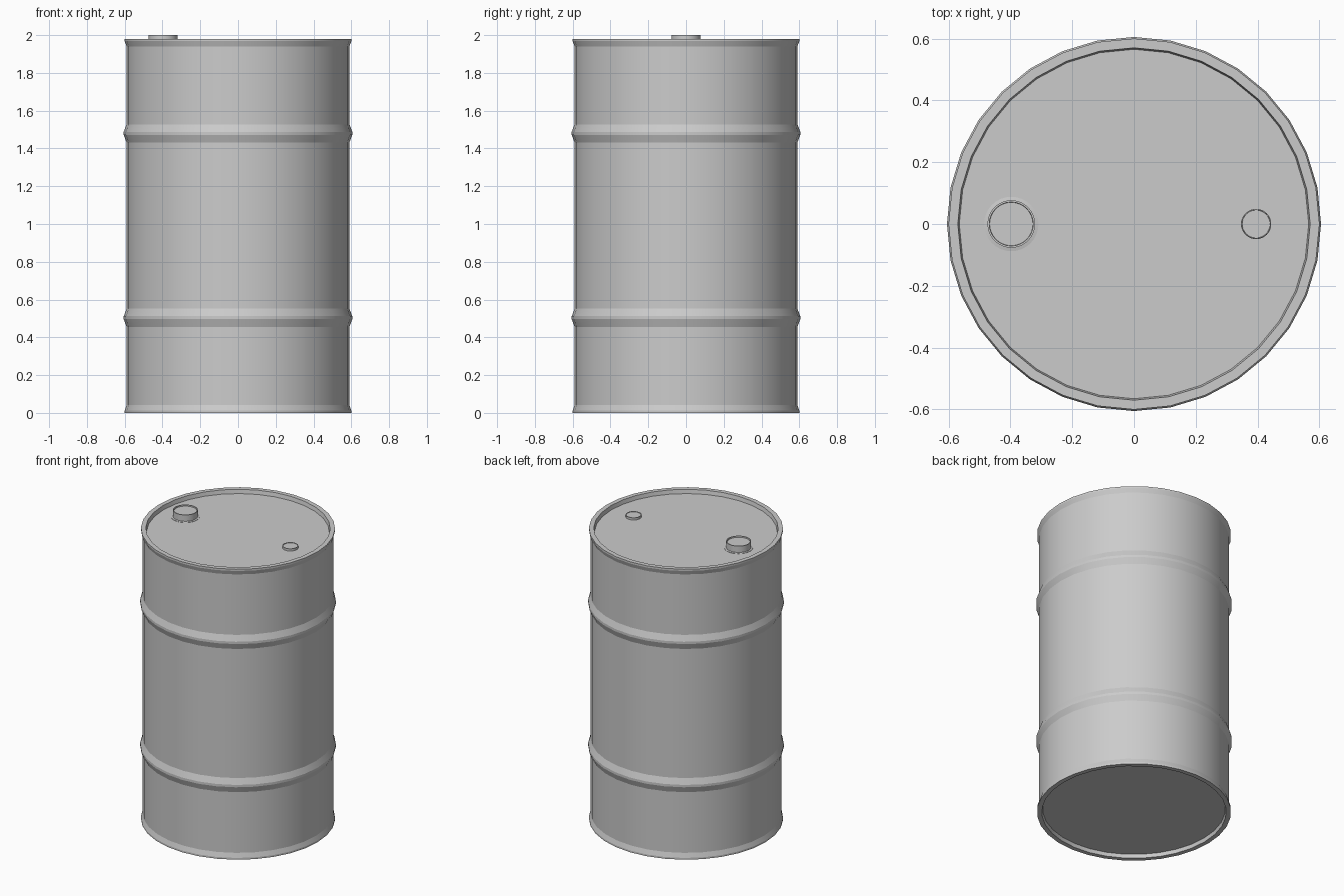
import bpy, bmesh, math

if "Cube" in bpy.data.objects:
    bpy.data.objects.remove(bpy.data.objects["Cube"])


def lathe(name, profile, sides, x=0.0):
    """Revolve (radius, z) points round a vertical axis; ends are capped."""
    bm = bmesh.new()
    rings = []
    for r, z in profile:
        rings.append([bm.verts.new((x + r * math.cos(2 * math.pi * i / sides),
                                    r * math.sin(2 * math.pi * i / sides), z))
                      for i in range(sides)])
    for a, b in zip(rings, rings[1:]):
        for i in range(sides):
            j = (i + 1) % sides
            bm.faces.new((a[i], a[j], b[j], b[i]))
    bm.faces.new(rings[0][::-1])
    bm.faces.new(rings[-1])
    bmesh.ops.recalc_face_normals(bm, faces=bm.faces)
    mesh = bpy.data.meshes.new(name)
    bm.to_mesh(mesh)
    bm.free()
    obj = bpy.data.objects.new(name, mesh)
    bpy.context.collection.objects.link(obj)
    bpy.ops.object.select_all(action='DESELECT')
    obj.select_set(True)
    bpy.context.view_layer.objects.active = obj
    bpy.ops.object.shade_smooth_by_angle(angle=math.radians(15))
    return obj


BODY = 0.59
LID = 1.953

# Drum shell: recessed base, flared rims and two rolling hoops
profile = [(0.565, 0.025), (0.57, 0.0), (0.60, 0.0), (0.60, 0.012), (BODY, 0.042)]
for z in (0.504, 1.48):
    profile += [(BODY, z - 0.048), (0.605, z - 0.008),
                (0.605, z + 0.008), (BODY, z + 0.048)]
profile += [(BODY, 1.94), (0.60, 1.968), (0.60, 1.98), (0.57, 1.98), (0.565, LID)]
lathe("drum_shell", profile, 32)

# Large filler bung with a thin base flange and dished top
lathe("large_bung", [(0.088, LID - 0.005), (0.088, LID + 0.002), (0.077, LID + 0.004),
                     (0.077, 2.0), (0.071, 2.0), (0.070, 1.992)], 32, -0.397)

# Small vent cap
lathe("small_vent_cap", [(0.049, LID - 0.005), (0.049, 1.968),
                         (0.046, 1.97), (0.045, 1.965)], 32, 0.395)
